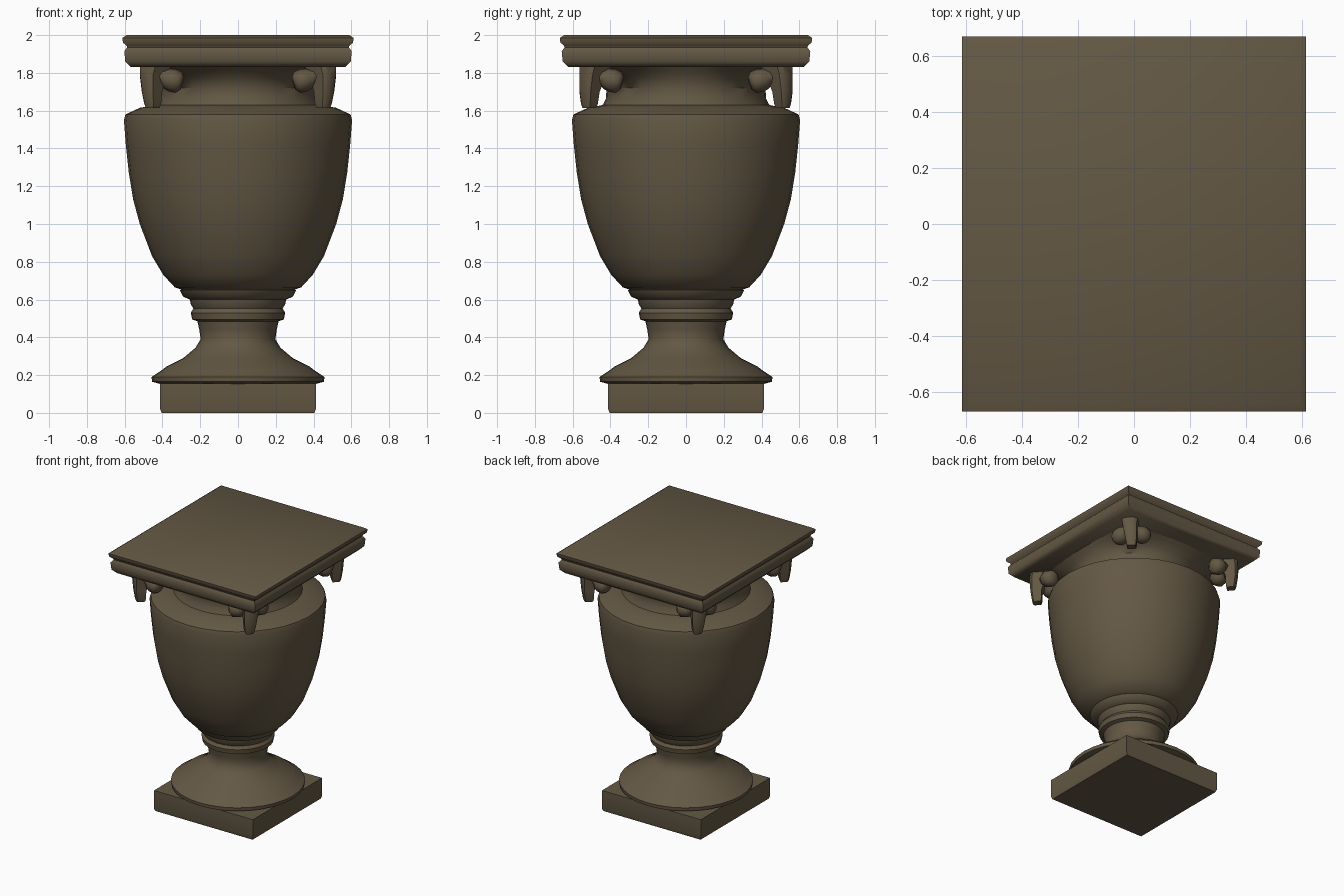
import bpy, bmesh
from math import cos, sin, pi, radians
from mathutils import Vector

if "Cube" in bpy.data.objects:
    bpy.data.objects.remove(bpy.data.objects["Cube"], do_unlink=True)

stone = bpy.data.materials.new("weathered brown stone")
stone.use_nodes = True
COLOUR = (0.127, 0.098, 0.058, 1)
stone.diffuse_color = COLOUR
stone.node_tree.nodes["Principled BSDF"].inputs["Base Color"].default_value = COLOUR


def loft(name, rings, angle=40):
    """Skin a list of equal-length point rings and cap both ends."""
    bm = bmesh.new()
    loops = [[bm.verts.new(p) for p in ring] for ring in rings]
    n = len(loops[0])
    for a, b in zip(loops, loops[1:]):
        for i in range(n):
            j = (i + 1) % n
            bm.faces.new((a[i], a[j], b[j], b[i]))
    bm.faces.new(loops[0][::-1])
    bm.faces.new(loops[-1])
    bmesh.ops.recalc_face_normals(bm, faces=bm.faces)
    mesh = bpy.data.meshes.new(name)
    bm.to_mesh(mesh)
    bm.free()
    mesh.materials.append(stone)
    ob = bpy.data.objects.new(name, mesh)
    bpy.context.collection.objects.link(ob)
    bpy.ops.object.select_all(action="DESELECT")
    ob.select_set(True)
    bpy.context.view_layer.objects.active = ob
    bpy.ops.object.shade_smooth_by_angle(angle=radians(angle))
    return ob


def circle(r, z, n=32):
    return [(r * cos(2 * pi * i / n), r * sin(2 * pi * i / n), z) for i in range(n)]


def rect(hx, hy, z):
    return [(hx, -hy, z), (hx, hy, z), (-hx, hy, z), (-hx, -hy, z)]


def turned(name, profile):
    return loft(name, [circle(r, z) for r, z in profile])


# Square plinth
loft("plinth", [rect(0.405, 0.405, 0), rect(0.412, 0.412, 0.02), rect(0.412, 0.412, 0.155)])

# Turned foot and stem with collar rings
turned("foot", [(0.40, 0.15), (0.455, 0.165), (0.458, 0.19), (0.405, 0.225), (0.38, 0.245),
                (0.29, 0.29), (0.225, 0.345), (0.198, 0.39), (0.205, 0.44), (0.215, 0.485),
                (0.243, 0.495), (0.25, 0.53), (0.236, 0.552), (0.25, 0.575), (0.255, 0.60),
                (0.29, 0.615), (0.308, 0.65), (0.28, 0.66)])

# Deep bowl with sloping shoulder
turned("bowl", [(0.26, 0.64), (0.335, 0.665), (0.395, 0.73), (0.455, 0.83), (0.52, 1.0),
                (0.555, 1.13), (0.578, 1.27), (0.594, 1.42), (0.604, 1.55), (0.596, 1.58),
                (0.52, 1.615), (0.44, 1.63)])

# Neck flaring from a circle into the square cap
neck = []
for r, z, square in [(0.45, 1.615, 0), (0.425, 1.66, 0), (0.42, 1.72, 0),
                     (0.43, 1.77, 0.2), (0.455, 1.81, 0.5), (0.48, 1.845, 0.85)]:
    ring = []
    for x, y, _ in circle(1, 0):
        k = r * (1 - square + square / max(abs(x), abs(y)))
        ring.append((x * k, y * k * (1 + 0.1 * square), z))
    neck.append(ring)
loft("neck", neck)

# Moulded rectangular cap
cap = [(0.045, 1.83), (0.015, 1.86), (0.01, 1.915), (0.025, 1.935), (0.022, 1.945),
       (0.003, 1.96), (0.0, 1.985), (0.022, 2.0)]
loft("cap", [rect(0.612 - inset, 0.668 - inset, z) for inset, z in cap], 50)

# Corner ornaments: a tapering snout with a curled horn each side
names = {(1, 1): "back_left", (-1, 1): "back_right", (1, -1): "front_left", (-1, -1): "front_right"}
for (sx, sy), corner in names.items():
    flip = Vector((sx, sy, 1))
    out, side = Vector((0.707, 0.707, 0)), Vector((-0.707, 0.707, 0))
    snout = []
    for x, y, z, w, t in [(0.44, 0.485, 1.85, 0.06, 0.075), (0.455, 0.50, 1.79, 0.05, 0.06),
                          (0.46, 0.515, 1.70, 0.042, 0.04), (0.455, 0.515, 1.635, 0.034, 0.034),
                          (0.455, 0.515, 1.615, 0.028, 0.028)]:
        c = Vector((x, y, z))
        snout.append([(c + out * t * a + side * w * b) * flip for a, b in
                      [(1, 0.6), (0.7, 1), (-1, 1), (-1, -1), (0.7, -1), (1, -0.6)]])
    loft(corner + "_snout", snout)

    root = Vector((0.44, 0.49, 1.79))
    for label, tip in [("outer", Vector((0.33, 0.50, 1.755))), ("inner", Vector((0.45, 0.375, 1.755)))]:
        axis = (tip - root).normalized()
        u = axis.cross(Vector((0, 0, 1))).normalized()
        v = axis.cross(u)
        horn = []
        for f, r in [(0, 0.035), (0.4, 0.04), (0.6, 0.056), (0.85, 0.062), (1.15, 0.058), (1.32, 0.035)]:
            c = root.lerp(tip, f)
            horn.append([(c + u * r * cos(i * pi / 4) + v * r * sin(i * pi / 4)) * flip for i in range(8)])
        loft(corner + "_" + label + "_horn", horn, 60)
